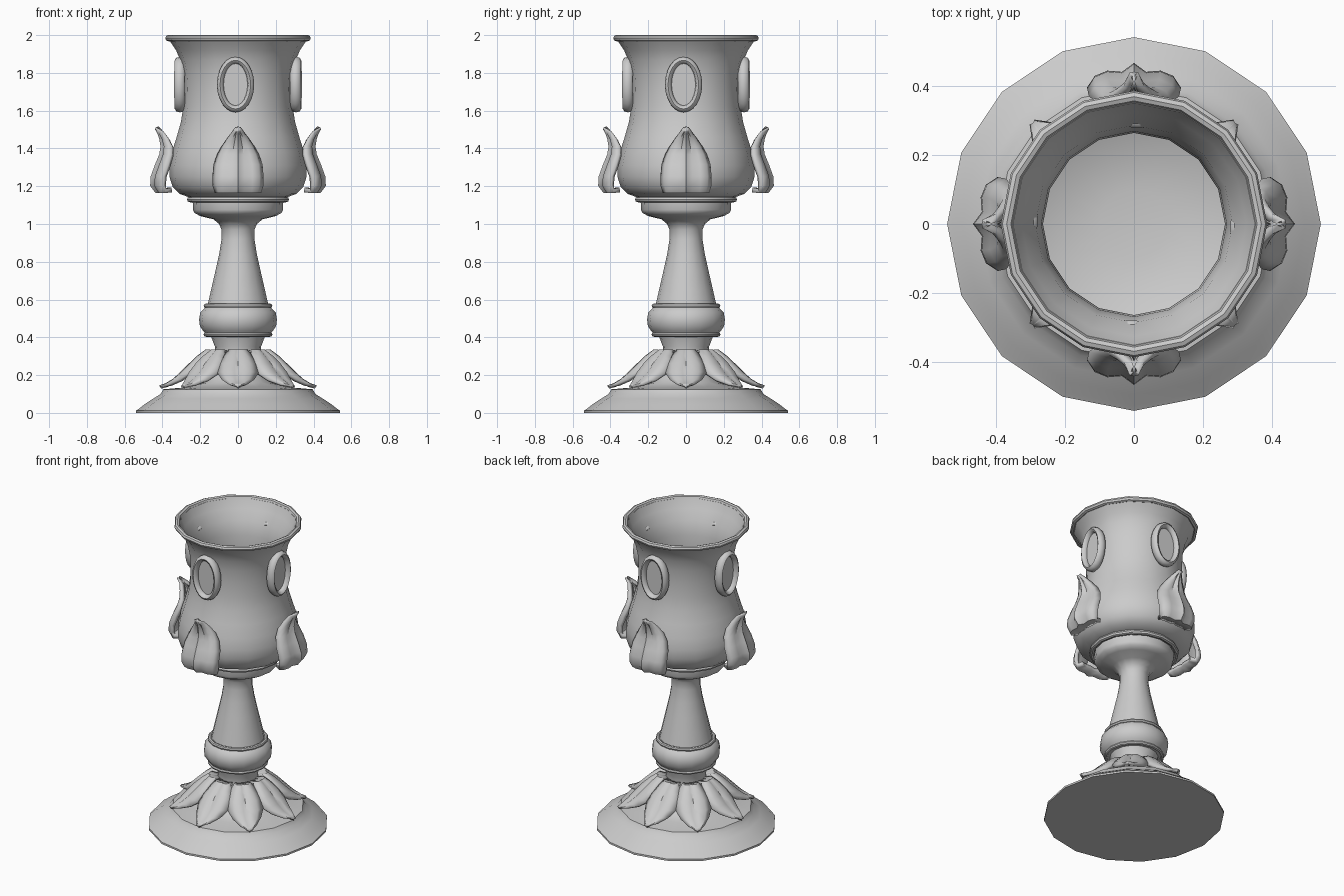
import bpy, bmesh, math
from mathutils import Matrix, Vector

if "Cube" in bpy.data.objects:
    bpy.data.objects.remove(bpy.data.objects["Cube"])

grey = bpy.data.materials.new("plain_grey")
grey.diffuse_color = (0.6, 0.6, 0.6, 1)
grey.use_nodes = True
grey.node_tree.nodes["Principled BSDF"].inputs["Base Color"].default_value = grey.diffuse_color
SEG = 16


def finish(name, bm, angle=40):
    bmesh.ops.recalc_face_normals(bm, faces=bm.faces)
    me = bpy.data.meshes.new(name)
    bm.to_mesh(me)
    bm.free()
    me.materials.append(grey)
    ob = bpy.data.objects.new(name, me)
    bpy.context.collection.objects.link(ob)
    bpy.ops.object.select_all(action='DESELECT')
    ob.select_set(True)
    bpy.context.view_layer.objects.active = ob
    bpy.ops.object.shade_smooth_by_angle(angle=math.radians(angle))
    return ob


def lathe(name, profile, closed=False):
    """Spin a (radius, z) profile; radius 0 ends become poles."""
    bm = bmesh.new()
    rings = []
    for r, z in profile:
        if r == 0:
            rings.append([bm.verts.new((0, 0, z))] * SEG)
        else:
            rings.append([bm.verts.new((r * math.cos(2 * math.pi * i / SEG),
                                        r * math.sin(2 * math.pi * i / SEG), z))
                          for i in range(SEG)])
    pairs = list(zip(rings, rings[1:])) + ([(rings[-1], rings[0])] if closed else [])
    for a, b in pairs:
        for i in range(SEG):
            j = (i + 1) % SEG
            bm.faces.new(list(dict.fromkeys((a[i], a[j], b[j], b[i]))))
    return finish(name, bm)


def ring(name, radius, z, minor):
    pts = [(radius + minor * math.cos(k * math.pi / 4), z + minor * math.sin(k * math.pi / 4))
           for k in range(8)]
    return lathe(name, pts, True)


def leaf(name, rows, section, thick, angle):
    """rows: (radius, z, half width, relief); section: (u, radial offset) half profile.
    The relief scales the offset; the sheet is thickened inward."""
    bm = bmesh.new()
    cols = [(-u, d) for u, d in reversed(section[1:])] + list(section)
    rot = Matrix.Rotation(angle, 3, 'Z')
    grid = [[bm.verts.new(rot @ Vector((r + d * k, u * w, z))) for u, d in cols]
            for r, z, w, k in rows]
    for a, b in zip(grid, grid[1:]):
        for i in range(len(cols) - 1):
            bm.faces.new((a[i], a[i + 1], b[i + 1], b[i]))
    bmesh.ops.recalc_face_normals(bm, faces=bm.faces)
    ob = finish(name, bm, 45)
    mod = ob.modifiers.new("thickness", 'SOLIDIFY')
    mod.thickness = thick
    mod.offset = 0
    return ob


# foot, knop, stem and bowl
lathe("foot", [(0, 0), (0.54, 0), (0.54, 0.012), (0.525, 0.022), (0.495, 0.045), (0.45, 0.075),
               (0.41, 0.1), (0.395, 0.125), (0.28, 0.135), (0.18, 0.16), (0.135, 0.22),
               (0.12, 0.3), (0.122, 0.35), (0.145, 0.41), (0, 0.42)])
lathe("knop", [(0, 0.41), (0.165, 0.41), (0.185, 0.435), (0.202, 0.46), (0.206, 0.495),
               (0.2, 0.53), (0.18, 0.552), (0.165, 0.565), (0, 0.57)])
lathe("stem", [(0, 0.56), (0.16, 0.575), (0.143, 0.65), (0.12, 0.75), (0.1, 0.84),
               (0.087, 0.92), (0.087, 0.97), (0.1, 1.0), (0.13, 1.025), (0.2, 1.042),
               (0.23, 1.058), (0.238, 1.075), (0.24, 1.12), (0, 1.13)])
lathe("bowl", [(0, 1.135), (0.25, 1.138), (0.31, 1.16), (0.345, 1.195), (0.363, 1.25),
               (0.363, 1.31), (0.35, 1.38), (0.325, 1.46), (0.302, 1.54), (0.29, 1.62),
               (0.288, 1.72), (0.293, 1.8), (0.307, 1.87), (0.328, 1.92), (0.352, 1.955),
               (0.372, 1.985), (0.35, 1.985), (0.325, 1.93), (0.285, 1.87), (0.268, 1.78),
               (0.263, 1.68), (0.27, 1.58), (0.3, 1.46), (0.325, 1.36), (0.33, 1.28),
               (0.305, 1.22), (0.22, 1.18), (0.1, 1.165), (0, 1.162)])

# moulded rings
ring("rim", 0.368, 1.984, 0.017)
ring("bowl_collar", 0.255, 1.13, 0.015)
ring("knop_upper_ring", 0.17, 0.567, 0.012)
ring("knop_lower_ring", 0.17, 0.415, 0.012)

# four upper leaves on the bowl, with a raised midrib
UPPER = [(0.37, 1.18, 0.105, 0.3), (0.43, 1.175, 0.118, 0.7), (0.453, 1.205, 0.125, 1),
         (0.45, 1.25, 0.125, 1), (0.428, 1.31, 0.12, 1), (0.405, 1.365, 0.1, 0.9),
         (0.398, 1.41, 0.075, 0.8), (0.404, 1.45, 0.047, 0.6), (0.416, 1.485, 0.02, 0.4),
         (0.43, 1.51, 0.003, 0)]
UPPER_SECTION = [(0, 0), (0.25, -0.025), (0.6, -0.022), (0.85, -0.035), (1, -0.065)]
# eight drooping leaves on the foot
LOWER = [(0.1, 0.31, 0.03, 0.3), (0.165, 0.325, 0.05, 0.5), (0.2, 0.295, 0.075, 0.8),
         (0.24, 0.255, 0.1, 1), (0.285, 0.21, 0.105, 1), (0.33, 0.172, 0.08, 0.8),
         (0.375, 0.147, 0.042, 0.5), (0.41, 0.138, 0.003, 0)]
LOWER_SECTION = [(0, 0), (0.2, 0.012), (0.6, 0.008), (1, -0.035)]
for i in range(4):
    leaf("bowl_leaf", UPPER, UPPER_SECTION, 0.025, i * math.pi / 2)
for i in range(8):
    leaf("foot_leaf", LOWER, LOWER_SECTION, 0.02, i * math.pi / 4)

# four oval medallions: tube frame around a flat panel
for i in range(4):
    rot = Matrix.Rotation(i * math.pi / 2 - 0.042, 3, 'Z')
    bm = bmesh.new()
    n, m = 24, 8
    loops = []
    for a in range(n):
        t = 2 * math.pi * a / n
        loop = []
        for b in range(m):
            s = 2 * math.pi * b / m
            off = 0.018 * math.cos(s)
            loop.append(bm.verts.new(rot @ Vector((0.307 + 0.028 * math.sin(s),
                                                   (0.081 + off) * math.cos(t),
                                                   1.738 + (0.129 + off) * math.sin(t)))))
        loops.append(loop)
    for a in range(n):
        for b in range(m):
            p, q = loops[a], loops[(a + 1) % n]
            bm.faces.new((p[b], q[b], q[(b + 1) % m], p[(b + 1) % m]))
    finish("medallion_frame", bm, 60)
    bm = bmesh.new()
    bmesh.ops.create_circle(bm, cap_ends=True, segments=n, radius=1)
    for v in bm.verts:
        v.co = rot @ Vector((0.308, 0.075 * v.co.x, 1.738 + 0.123 * v.co.y))
    face = bm.faces[:]
    bmesh.ops.recalc_face_normals(bm, faces=face)
    out = rot @ Vector((1, 0, 0))
    res = bmesh.ops.extrude_face_region(bm, geom=face)
    bmesh.ops.translate(bm, vec=out * -0.009,
                        verts=[g for g in res["geom"] if isinstance(g, bmesh.types.BMVert)])
    finish("medallion_panel", bm)
